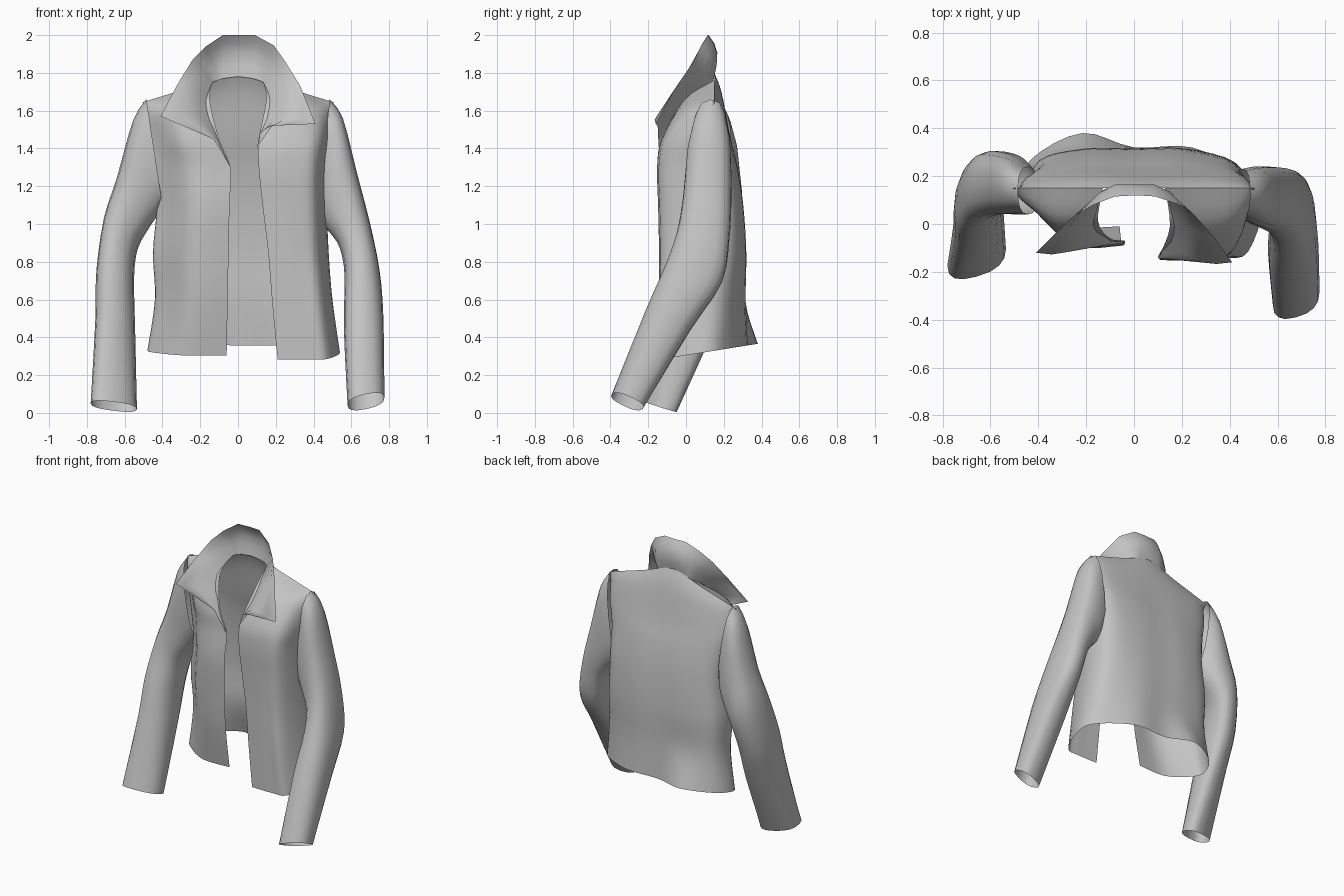
import bpy
import math
from mathutils import Vector

default_cube = bpy.data.objects.get("Cube")
if default_cube:
    bpy.data.objects.remove(default_cube, do_unlink=True)

# One plain grey cloth for the whole jacket
cloth = bpy.data.materials.new("grey_cloth")
cloth.use_nodes = True
GREY = (0.55, 0.55, 0.55, 1.0)
cloth.diffuse_color = GREY
cloth.node_tree.nodes["Principled BSDF"].inputs["Base Color"].default_value = GREY


def spline(points, steps):
    """Smooth curve through the points, with the given steps per span."""
    last = len(points) - 1
    curve = []
    for i in range(last):
        a, b = points[max(i - 1, 0)], points[i]
        c, d = points[i + 1], points[min(i + 2, last)]
        for s in range(steps):
            t = s / steps
            curve.append(b + (c - a) * (t / 2)
                         + (a * 2 - b * 5 + c * 4 - d) * (t * t / 2)
                         + (b * 3 - a - c * 3 + d) * (t ** 3 / 2))
    curve.append(points[last])
    return curve


def smooth_rows(rows, steps):
    """Add in-between rows by running a curve down every column."""
    columns = [spline(list(column), steps) for column in zip(*rows)]
    return [list(row) for row in zip(*columns)]


def sheet(name, rows, closed=False):
    """Skin a grid of points as a single layer of cloth."""
    width = len(rows[0])
    verts = [p for row in rows for p in row]
    faces = []
    for r in range(len(rows) - 1):
        for c in range(width if closed else width - 1):
            n = (c + 1) % width
            faces.append((r * width + c, r * width + n,
                          (r + 1) * width + n, (r + 1) * width + c))
    mesh = bpy.data.meshes.new(name)
    mesh.from_pydata(verts, [], faces)
    mesh.materials.append(cloth)
    for poly in mesh.polygons:
        poly.use_smooth = True
    mesh.update()
    obj = bpy.data.objects.new(name, mesh)
    bpy.context.collection.objects.link(obj)


# Body: open sections from the left front edge, round the back, to the right
# side z, centre z, left and right panel (side x, edge x, front y, side y,
# front corner slack, back corner fullness), back y
LEVELS = [
    (.305, .305, (.54, .21, -.14, .08, .1, .5), (-.48, -.06, -.01, .15, .5, .75), .32),
    (.6, .6, (.5, .18, -.14, .1, .1, .6), (-.44, -.055, -.06, .14, .6, .75), .31),
    (.85, .85, (.48, .16, -.14, .12, .15, .7), (-.45, -.05, -.08, .12, .7, .75), .315),
    (1.1, 1.1, (.47, .13, -.145, .12, .15, .75), (-.43, -.045, -.09, .12, .7, .75), .3),
    (1.3, 1.3, (.47, .11, -.15, .12, .15, .75), (-.45, -.04, -.07, .12, .7, .75), .27),
    (1.45, 1.45, (.49, .11, -.125, .13, .2, .75), (-.48, -.1, -.06, .13, .7, .75), .235),
    (1.59, 1.69, (.5, .15, -.01, .13, .3, .75), (-.49, -.15, .01, .13, .5, .75), .19),
    (1.645, 1.8, (.505, .13, .15, .15, 0, 0), (-.505, -.13, .15, .15, 0, 0), .15),
]


def body_section(level, is_hem):
    side_z, centre_z, left, right, back = level

    def half(panel):
        side, edge, front, side_y, slack, fullness = panel
        flat = [(edge, front),
                (edge + (side - edge) * .5, front),
                (side * .88, front + (side_y - front) * slack),
                (side, side_y),
                (side * .88, side_y + (back - side_y) * fullness),
                (side * .45, back)]
        points = []
        for x, y in flat:
            z = side_z + (centre_z - side_z) * (1 - abs(x / side))
            points.append(Vector((x, y, z)))
        return points

    right_half = half(right)
    if is_hem:
        right_half[-1].y += .06      # flared corner of the back hem
    points = half(left) + [Vector((0, back, centre_z))] + right_half[::-1]
    if is_hem:
        for p in points:             # hem rises towards the back
            p.z += p.y * .16
    return spline(points, 4)


sheet("jacket_body", smooth_rows(
    [body_section(level, i == 0) for i, level in enumerate(LEVELS)], 4))

# Sleeves: outer x and z, inner x and z, centre y, half depth, tilt
LEFT_SLEEVE = [
    (.485, 1.66, .42, 1.05, .13, .1, 0),
    (.555, 1.56, .45, .99, .12, .12, 0),
    (.63, 1.27, .49, .95, .11, .13, 0),
    (.7, 1.0, .54, .87, .09, .14, -.1),
    (.75, .75, .565, .72, .04, .15, -.3),
    (.77, .5, .56, .46, -.1, .12, -.4),
    (.775, .08, .58, .04, -.31, .08, -.5),
]
RIGHT_SLEEVE = [
    (.485, 1.66, .4, 1.1, .14, .1, 0),
    (.555, 1.55, .43, 1.04, .16, .12, 0),
    (.64, 1.25, .47, .98, .17, .13, 0),
    (.71, 1.03, .53, .87, .16, .14, -.1),
    (.75, .75, .55, .72, .1, .14, -.25),
    (.755, .5, .545, .46, .02, .12, -.3),
    (.78, .05, .535, .02, -.14, .08, -.3),
]
SIDES = 16


def boxy(value):
    """Push a sine or cosine outwards for a squarer section."""
    return math.copysign(abs(value) ** .8, value)


def sleeve(name, rings, sign, twist):
    """Tube along the rings; the twist turns the cuff about the arm."""
    rows = []
    for i, (ox, oz, ix, iz, y, depth, tilt) in enumerate(rings):
        turn = twist * i / len(rings)
        outer = Vector((ox * sign, y + turn, oz))
        inner = Vector((ix * sign, y - turn, iz))
        middle, reach = (outer + inner) / 2, (outer - inner) / 2
        across = Vector((0, depth, depth * tilt))
        angles = [math.tau * k / SIDES for k in range(SIDES)]
        rows.append([middle + reach * boxy(math.cos(a)) + across * boxy(math.sin(a))
                     for a in angles])
    rows = smooth_rows(rows, 3)
    sheet(name, rows[::-1] if sign > 0 else rows, closed=True)


sleeve("left_sleeve", LEFT_SLEEVE, 1, .03)
sleeve("right_sleeve", RIGHT_SLEEVE, -1, -.04)

# Collar: neck-line point, free-edge point and roll (forward below zero,
# backward above), from the left lapel to the right one
COLLAR = [
    ((.1, -.135, 1.4), (.105, -.145, 1.41), -1),
    ((.115, -.11, 1.48), (.18, -.15, 1.52), -1),
    ((.15, -.07, 1.56), (.41, -.16, 1.53), -1),
    ((.16, .03, 1.69), (.33, -.05, 1.73), -.7),
    ((.135, .13, 1.75), (.25, .04, 1.86), .2),
    ((.11, .145, 1.76), (.19, .08, 1.945), .7),
    ((.08, .145, 1.77), (.09, .115, 2.0), 1),
    ((0, .145, 1.78), (.01, .12, 2.0), 1),
    ((-.08, .145, 1.77), (-.08, .115, 2.0), 1),
    ((-.11, .145, 1.76), (-.17, .08, 1.94), .7),
    ((-.135, .13, 1.75), (-.24, .04, 1.87), .2),
    ((-.16, .04, 1.69), (-.32, -.03, 1.74), -.7),
    ((-.145, -.03, 1.55), (-.41, -.12, 1.57), -1),
    ((-.1, -.07, 1.43), (-.13, -.09, 1.45), -1),
    ((-.04, -.075, 1.3), (-.045, -.08, 1.31), -1),
]
BANDS = 4
collar_rows = []
for band in range(BANDS + 1):
    t = band / BANDS
    row = []
    for neck, edge, roll in COLLAR:
        neck, edge = Vector(neck), Vector(edge)
        puff = (edge - neck).length * .15 * math.sin(math.pi * t)
        row.append(neck.lerp(edge, t) + Vector((0, puff * roll, puff * .5)))
    collar_rows.append(row)
sheet("collar", collar_rows)
